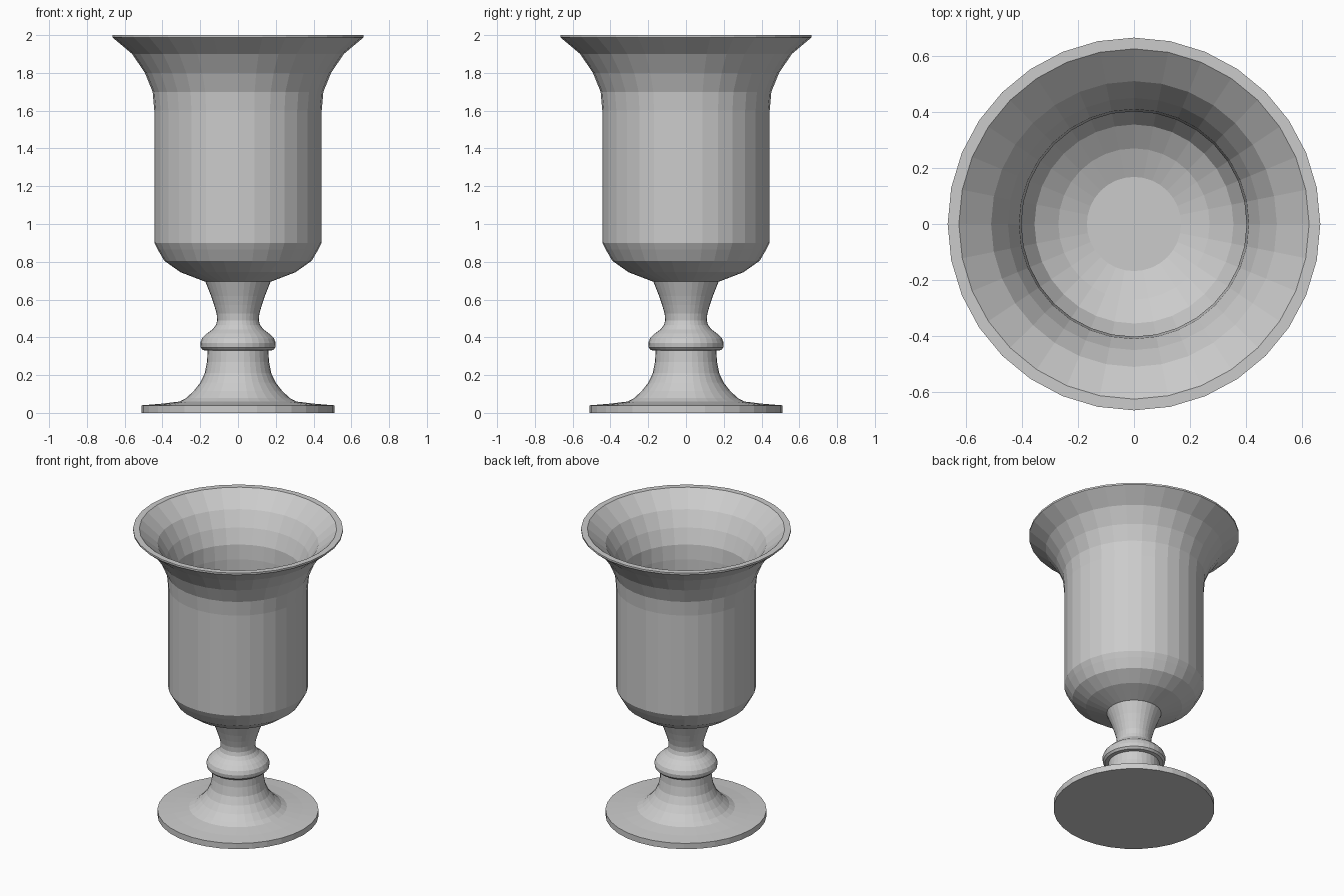
import bpy, bmesh, math

SEGMENTS = 32

mat = bpy.data.materials.new("plain grey")
mat.diffuse_color = (0.6, 0.6, 0.6, 1)


def lathe(name, profile):
    """Revolve an (r, z) profile about z; r = 0 ends become a single pole."""
    bm = bmesh.new()
    rings = []
    for r, z in profile:
        if r == 0:
            rings.append([bm.verts.new((0, 0, z))] * SEGMENTS)
        else:
            rings.append([bm.verts.new((r * math.cos(2 * math.pi * i / SEGMENTS),
                                        r * math.sin(2 * math.pi * i / SEGMENTS), z))
                          for i in range(SEGMENTS)])
    for a, b in zip(rings, rings[1:]):
        for i in range(SEGMENTS):
            j = (i + 1) % SEGMENTS
            bm.faces.new(dict.fromkeys((a[i], a[j], b[j], b[i])))
    bmesh.ops.recalc_face_normals(bm, faces=bm.faces)
    mesh = bpy.data.meshes.new(name)
    bm.to_mesh(mesh)
    bm.free()
    mesh.materials.append(mat)
    obj = bpy.data.objects.new(name, mesh)
    bpy.context.collection.objects.link(obj)
    return obj


# Flared cup: outside from the bottom up, over the rim, then down the inside
lathe("cup", [
    (0, 0.695), (0.175, 0.695), (0.305, 0.745), (0.39, 0.805), (0.425, 0.865), (0.443, 0.90),
    (0.443, 1.60), (0.452, 1.70), (0.493, 1.80), (0.56, 1.90), (0.665, 1.988),
    (0.665, 2.0), (0.625, 2.0),
    (0.51, 1.90), (0.45, 1.80), (0.41, 1.70), (0.402, 1.60),
    (0.402, 0.91), (0.355, 0.83), (0.27, 0.775), (0.168, 0.737), (0, 0.737)])

# Round foot, turned stem and collar
lathe("foot_and_stem", [
    (0, 0), (0.51, 0), (0.51, 0.04), (0.41, 0.048), (0.31, 0.06), (0.275, 0.078),
    (0.235, 0.115), (0.20, 0.16), (0.176, 0.21), (0.164, 0.27), (0.161, 0.33),
    (0.185, 0.332), (0.197, 0.345), (0.20, 0.37), (0.19, 0.395), (0.165, 0.42),
    (0.135, 0.442), (0.117, 0.465), (0.11, 0.49), (0.113, 0.525), (0.126, 0.57),
    (0.143, 0.62), (0.175, 0.70), (0, 0.70)])
